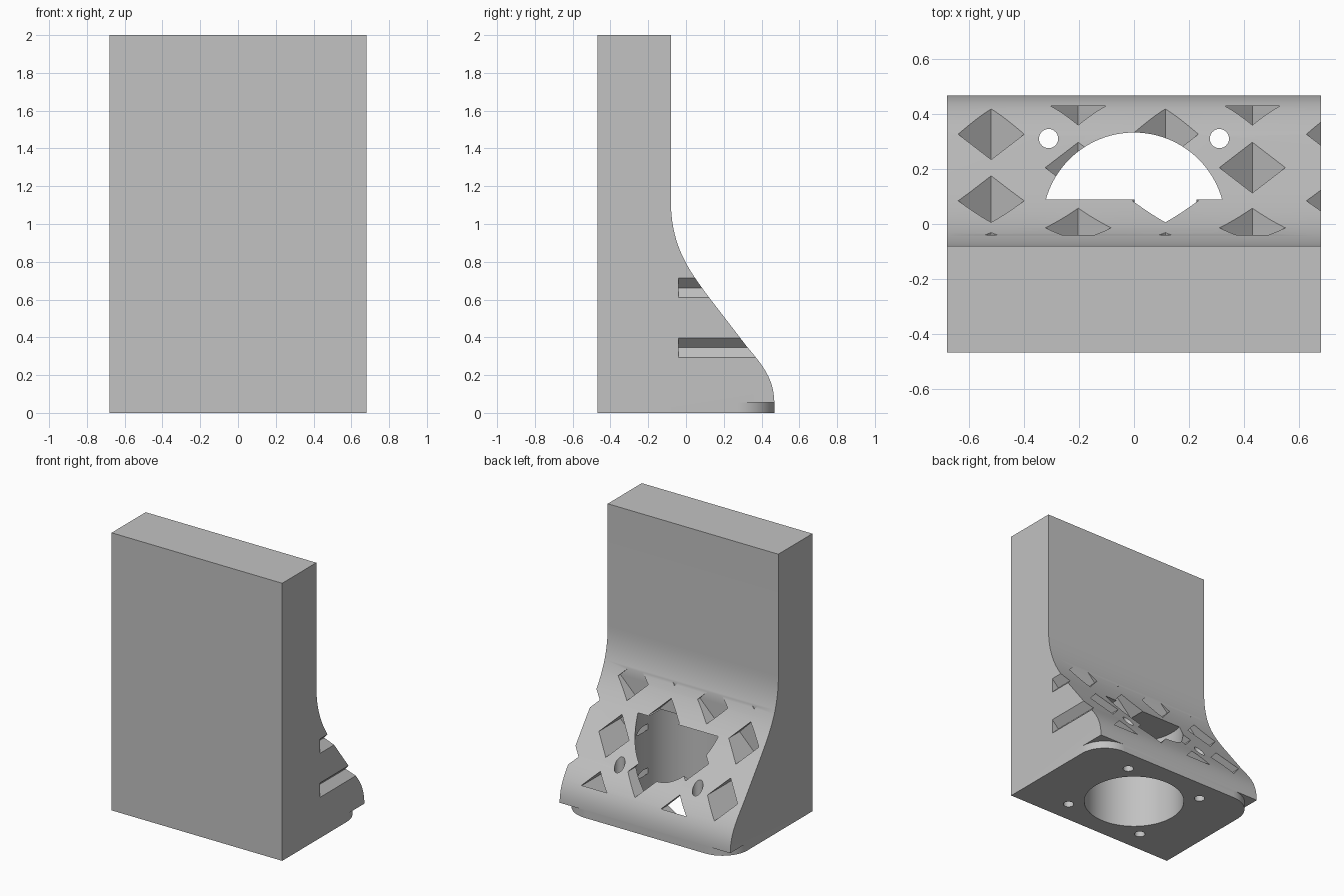
import bpy, bmesh, math
from mathutils import Vector
from mathutils.geometry import interpolate_bezier

if "Cube" in bpy.data.objects:
    bpy.data.objects.remove(bpy.data.objects["Cube"], do_unlink=True)

HALF_W, HALF_D = 0.68, 0.468

grey = bpy.data.materials.new("plain grey")
grey.use_nodes = True
colour = (0.54, 0.54, 0.54, 1)
grey.diffuse_color = colour
grey.node_tree.nodes["Principled BSDF"].inputs["Base Color"].default_value = colour


def add_prism(bm, points, offset):
    """Extrude a closed outline of 3D points along offset."""
    face = bm.faces.new([bm.verts.new(p) for p in points])
    made = bmesh.ops.extrude_face_region(bm, geom=[face])
    moved = [g for g in made["geom"] if isinstance(g, bmesh.types.BMVert)]
    bmesh.ops.translate(bm, verts=moved, vec=Vector(offset))


def add_drill(bm, x, y, radius, top, sides):
    """Vertical round cutter from below the base up to top."""
    ring = [(x + radius * math.cos(math.tau * i / sides),
             y + radius * math.sin(math.tau * i / sides), -0.05) for i in range(sides)]
    add_prism(bm, ring, (0, 0, top + 0.05))


def finish(bm, name):
    bmesh.ops.recalc_face_normals(bm, faces=bm.faces)
    mesh = bpy.data.meshes.new(name)
    bm.to_mesh(mesh)
    bm.free()
    mesh.materials.append(grey)
    obj = bpy.data.objects.new(name, mesh)
    bpy.context.collection.objects.link(obj)
    return obj


# Bracket body: upright slab flowing into a foot through an S curve
def curve(*pts):
    a, b, c, d = (Vector((0, y, z)) for y, z in pts)
    return interpolate_bezier(a, b, c, d, 20)


outline = [Vector((0, -HALF_D, 0)), Vector((0, -HALF_D, 2)), Vector((0, -0.08, 2))]
outline += curve((-0.08, 1.12), (-0.08, 0.88), (0.02, 0.749), (0.12, 0.614))
outline += curve((0.323, 0.35), (0.42, 0.237), (HALF_D, 0.17), (HALF_D, 0.04))
outline.append(Vector((0, HALF_D, 0)))
bm = bmesh.new()
add_prism(bm, [p + Vector((-HALF_W, 0, 0)) for p in outline], (2 * HALF_W, 0, 0))
body = finish(bm, "bracket_body")

# Rounded lower corners of the base plate
R = 0.2
bm = bmesh.new()
for s in (-1, 1):
    arc = [(HALF_W - R + R * math.cos(math.pi / 2 * i / 16),
            HALF_D - R + R * math.sin(math.pi / 2 * i / 16)) for i in range(17)]
    arc += [(HALF_W - R, 0.6), (0.8, 0.6), (0.8, HALF_D - R)]
    add_prism(bm, [(s * x, y, -0.05) for x, y in arc], (0, 0, 0.105))
corner_cutter = finish(bm, "corner_cutter")

# Staggered lattice of diamond pockets
STEP, REACH = 0.317, 0.12
bm = bmesh.new()
for col in range(5):
    x = -0.52 + col * STEP
    first = 0.345 if col % 2 == 0 else 0.186
    for row in range(3):
        z = first + row * STEP
        diamond = [(x + dx * REACH, -0.04, z + dz * REACH)
                   for dx, dz in ((1, 0), (0, 1), (-1, 0), (0, -1))]
        add_prism(bm, diamond, (0, 0.47, 0))
pocket_cutter = finish(bm, "pocket_cutter")

# Main bore and four screw holes
bm = bmesh.new()
add_drill(bm, 0, 0, 0.333, 0.655, 96)
for x in (-0.311, 0.311):
    for y in (-0.311, 0.311):
        add_drill(bm, x, y, 0.035, 0.655, 32)
bore_cutter = finish(bm, "bore_cutter")

# Cut everything from the body
bpy.context.view_layer.objects.active = body
for cutter in (corner_cutter, pocket_cutter, bore_cutter):
    mod = body.modifiers.new(cutter.name, "BOOLEAN")
    mod.operation = "DIFFERENCE"
    mod.solver = "EXACT"
    mod.object = cutter
    bpy.ops.object.modifier_apply(modifier=mod.name)
    bpy.data.objects.remove(cutter, do_unlink=True)

bpy.ops.object.select_all(action="DESELECT")
body.select_set(True)
bpy.ops.object.shade_smooth_by_angle(angle=math.radians(25))
